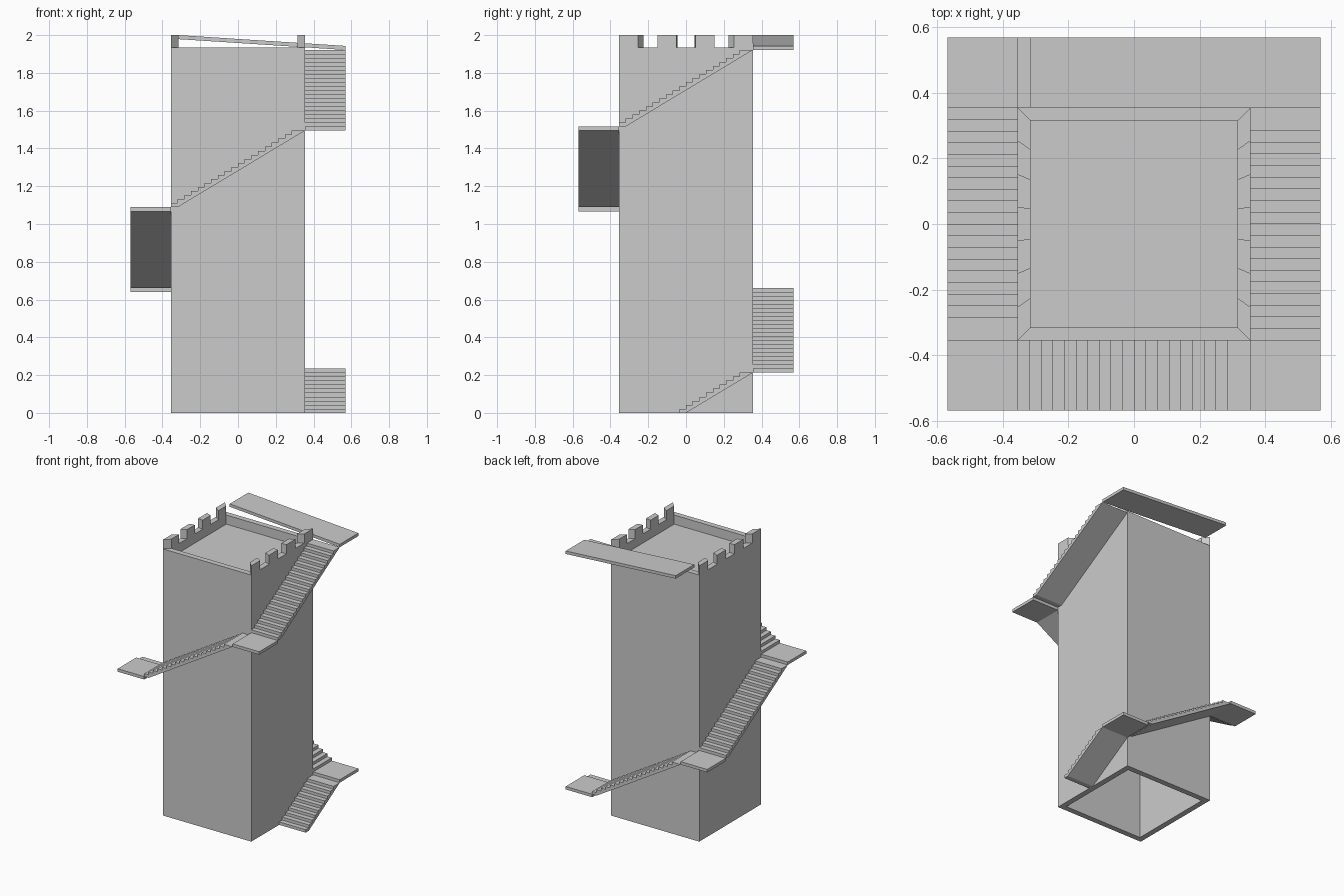
import bpy, bmesh
from math import radians
from mathutils import Matrix, Vector

if "Cube" in bpy.data.objects:
    bpy.data.objects.remove(bpy.data.objects["Cube"])

OUT, INN, EDGE = 0.355, 0.315, 0.568   # outer wall, inner wall, outer stair edge
TOP, DECK = 1.934, 1.868               # wall top, sunken roof deck
TREAD, RISE = OUT / 10, 0.02135
WIDTH = EDGE - OUT


def finish(name, bm, turn=0):
    bmesh.ops.recalc_face_normals(bm, faces=bm.faces[:])
    bm.transform(Matrix.Rotation(radians(90 * turn), 4, 'Z'))
    me = bpy.data.meshes.new(name)
    bm.to_mesh(me)
    bm.free()
    ob = bpy.data.objects.new(name, me)
    bpy.context.collection.objects.link(ob)
    return ob


def prism(name, profile, move, turn=0):
    """Extrude a closed 3D outline along a vector."""
    bm = bmesh.new()
    face = bm.faces.new([bm.verts.new(p) for p in profile])
    ext = bmesh.ops.extrude_face_region(bm, geom=[face], use_keep_orig=True)
    new = [v for v in ext['geom'] if isinstance(v, bmesh.types.BMVert)]
    bmesh.ops.translate(bm, verts=new, vec=Vector(move))
    return finish(name, bm, turn)


# Tower: square rings lofted from inner ceiling, round the walls, to the roof deck
bm = bmesh.new()
rings = []
for r, z in [(INN, DECK - 0.04), (INN, 0), (OUT, 0), (OUT, TOP), (INN, TOP), (INN, DECK)]:
    rings.append([bm.verts.new((sx * r, sy * r, z))
                  for sx, sy in ((-1, -1), (1, -1), (1, 1), (-1, 1))])
for a, b in zip(rings, rings[1:]):
    for i in range(4):
        j = (i + 1) % 4
        bm.faces.new((a[i], a[j], b[j], b[i]))
bm.faces.new(rings[0])
bm.faces.new(rings[-1])
finish("tower", bm)

# Battlements on the left and right walls, ends angled towards the centre
for side, label in ((1, "right"), (-1, "left")):
    for k in range(0, 7, 2):
        a, b = -1 + 2 * k / 7, -1 + 2 * (k + 1) / 7
        base = [(side * OUT, a * OUT, TOP), (side * OUT, b * OUT, TOP),
                (side * INN, b * INN, TOP), (side * INN, a * INN, TOP)]
        prism(f"merlon_{label}_{k // 2 + 1}", base, (0, 0, 2.0 - TOP))


# Staircase: each flight is modelled on the right wall, then turned round the tower
z = 0.0
for f in range(5):
    n = 11 if f == 0 else 20
    y0 = OUT - n * TREAD
    pts = [(TREAD, 0), (0, 0)]
    for i in range(n - 1):
        pts.append((i * TREAD, (i + 1) * RISE))
        last = i == n - 2
        pts.append(((i + (2 if last else 1)) * TREAD, (i + 1) * RISE))
    prism(f"stair_flight_{f + 1}", [(OUT, y0 + s, z + h) for s, h in pts], (WIDTH, 0, 0), f)
    z += n * RISE
    if f < 4:   # corner landing
        low = z - RISE
        prism(f"landing_{f + 1}", [(OUT, OUT, low), (EDGE, OUT, low), (EDGE, EDGE, low),
                                   (OUT, EDGE, low)], (0, 0, RISE), f)

# Sloping walkway along the back at the top of the stairs
prism("top_walkway", [(EDGE, OUT, z - RISE), (EDGE, OUT, z), (-INN, OUT, 2.0),
                      (-INN, OUT, 2.0 - RISE)], (0, WIDTH, 0))
